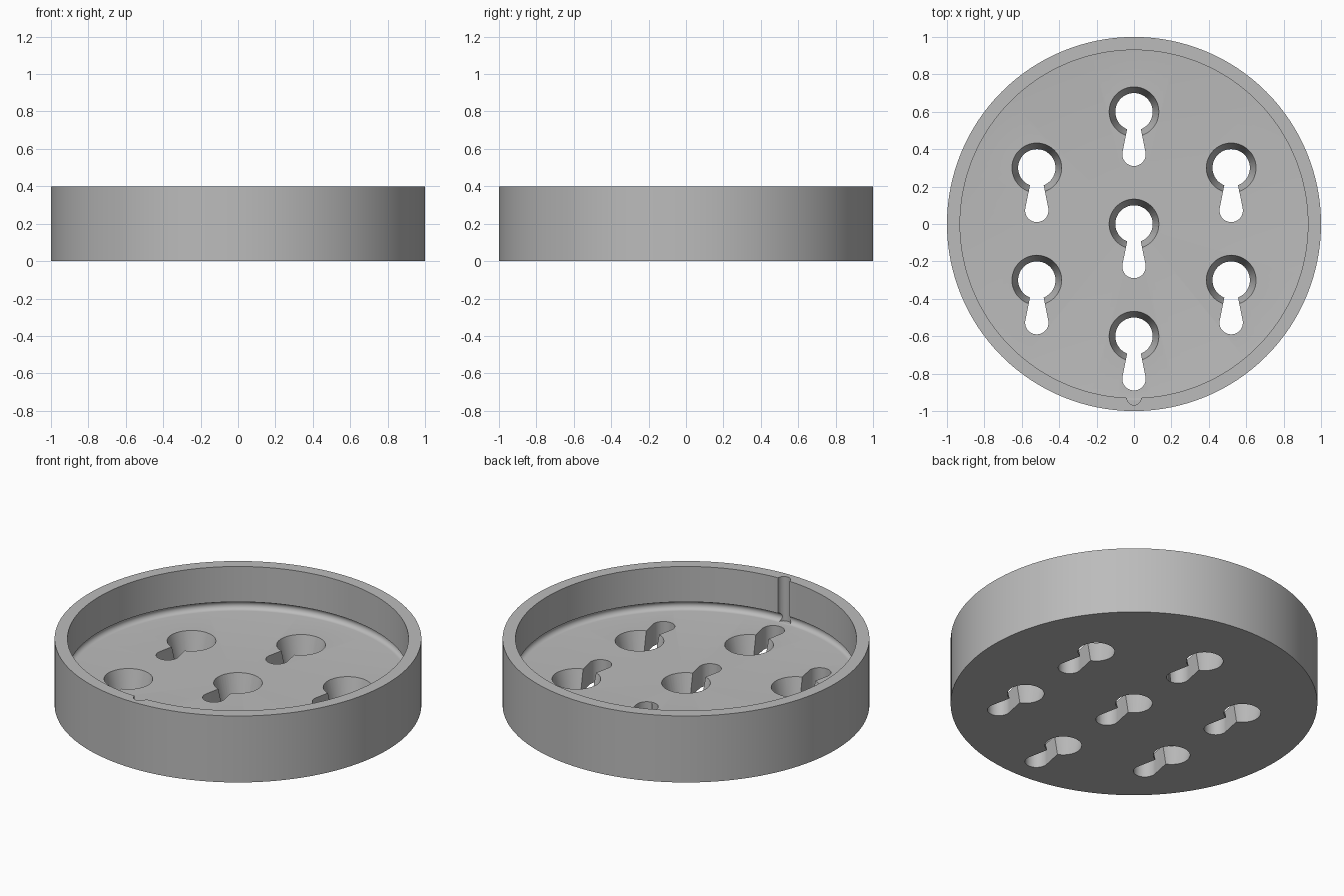
import bpy, bmesh
from math import sin, cos, pi, radians

cube = bpy.data.objects.get("Cube")
if cube:
    bpy.data.objects.remove(cube, do_unlink=True)

FLOOR, HEIGHT, INNER = 0.133, 0.4, 0.93
GROOVE = 0.027

grey = bpy.data.materials.new("plain grey")
grey.use_nodes = True
grey.diffuse_color = (0.5, 0.5, 0.5, 1)
grey.node_tree.nodes["Principled BSDF"].inputs["Base Color"].default_value = (0.5, 0.5, 0.5, 1)


def finish(bm, name):
    bmesh.ops.recalc_face_normals(bm, faces=bm.faces)
    mesh = bpy.data.meshes.new(name)
    bm.to_mesh(mesh)
    bm.free()
    mesh.materials.append(grey)
    obj = bpy.data.objects.new(name, mesh)
    bpy.context.collection.objects.link(obj)
    return obj


def lathe(name, profile, steps=128):
    bm = bmesh.new()
    verts = [bm.verts.new((r, 0, z)) for r, z in profile]
    edges = [bm.edges.new(pair) for pair in zip(verts, verts[1:])]
    bmesh.ops.spin(bm, geom=verts + edges, axis=(0, 0, 1), cent=(0, 0, 0),
                   angle=2 * pi, steps=steps)
    bmesh.ops.remove_doubles(bm, verts=bm.verts, dist=1e-5)
    return finish(bm, name)


def add_prism(bm, lower, upper, z0, z1):
    """Closed solid between two outlines with equal point counts."""
    a = [bm.verts.new((x, y, z0)) for x, y in lower]
    b = [bm.verts.new((x, y, z1)) for x, y in upper]
    bm.faces.new(a[::-1])
    bm.faces.new(b)
    n = len(a)
    for i in range(n):
        j = (i + 1) % n
        bm.faces.new((a[i], a[j], b[j], b[i]))


def arc(cx, cy, r, start, end, n):
    return [(cx + r * cos(start + (end - start) * i / n),
             cy + r * sin(start + (end - start) * i / n)) for i in range(n + 1)]


def circle(cx, cy, r, n=48):
    return arc(cx, cy, r, 0, 2 * pi, n)[:-1]


def cut(target, cutter):
    mod = target.modifiers.new("cut", 'BOOLEAN')
    mod.operation = 'DIFFERENCE'
    mod.solver = 'EXACT'
    mod.object = cutter
    bpy.context.view_layer.objects.active = target
    bpy.ops.object.modifier_apply(modifier=mod.name)
    bpy.data.objects.remove(cutter, do_unlink=True)


# Round dish with an undercut half-round groove at the foot of its wall
groove = arc(INNER, FLOOR + GROOVE, GROOVE, pi / 2, -pi / 2, 12)
dish = lathe("round_dish", [(0, 0), (1, 0), (1, HEIGHT), (INNER, HEIGHT)]
             + groove + [(0, FLOOR)])

# Keyhole positions: one in the centre, six around it
centres = [(0, 0)] + [(0.6 * sin(k * pi / 3), 0.6 * cos(k * pi / 3)) for k in range(6)]

# Tapered round part of each keyhole
bm = bmesh.new()
margin = 0.03
slope = 0.033 / FLOOR
for x, y in centres:
    add_prism(bm, circle(x, y, 0.1 - slope * margin),
              circle(x, y, 0.133 + slope * margin), -margin, FLOOR + margin)
cut(dish, finish(bm, "keyhole_cones"))

# Flared slot of each keyhole
bm = bmesh.new()
for x, y in centres:
    outline = [(x + 0.024, y - 0.03), (x - 0.024, y - 0.03)]
    outline += arc(x, y - 0.2275, 0.0625, pi - 0.18, 2 * pi + 0.18, 20)
    add_prism(bm, outline, outline, -margin, FLOOR + margin)
cut(dish, finish(bm, "keyhole_slots"))

# Upright half-round notch in the front of the wall
bm = bmesh.new()
ring = circle(0, -INNER, 0.038, 32)
add_prism(bm, ring, ring, FLOOR + 0.001, HEIGHT + 0.1)
cut(dish, finish(bm, "wall_notch"))

# Smooth walls with crisp edges
bpy.ops.object.select_all(action='DESELECT')
dish.select_set(True)
bpy.context.view_layer.objects.active = dish
bpy.ops.object.shade_smooth_by_angle(angle=radians(30))
